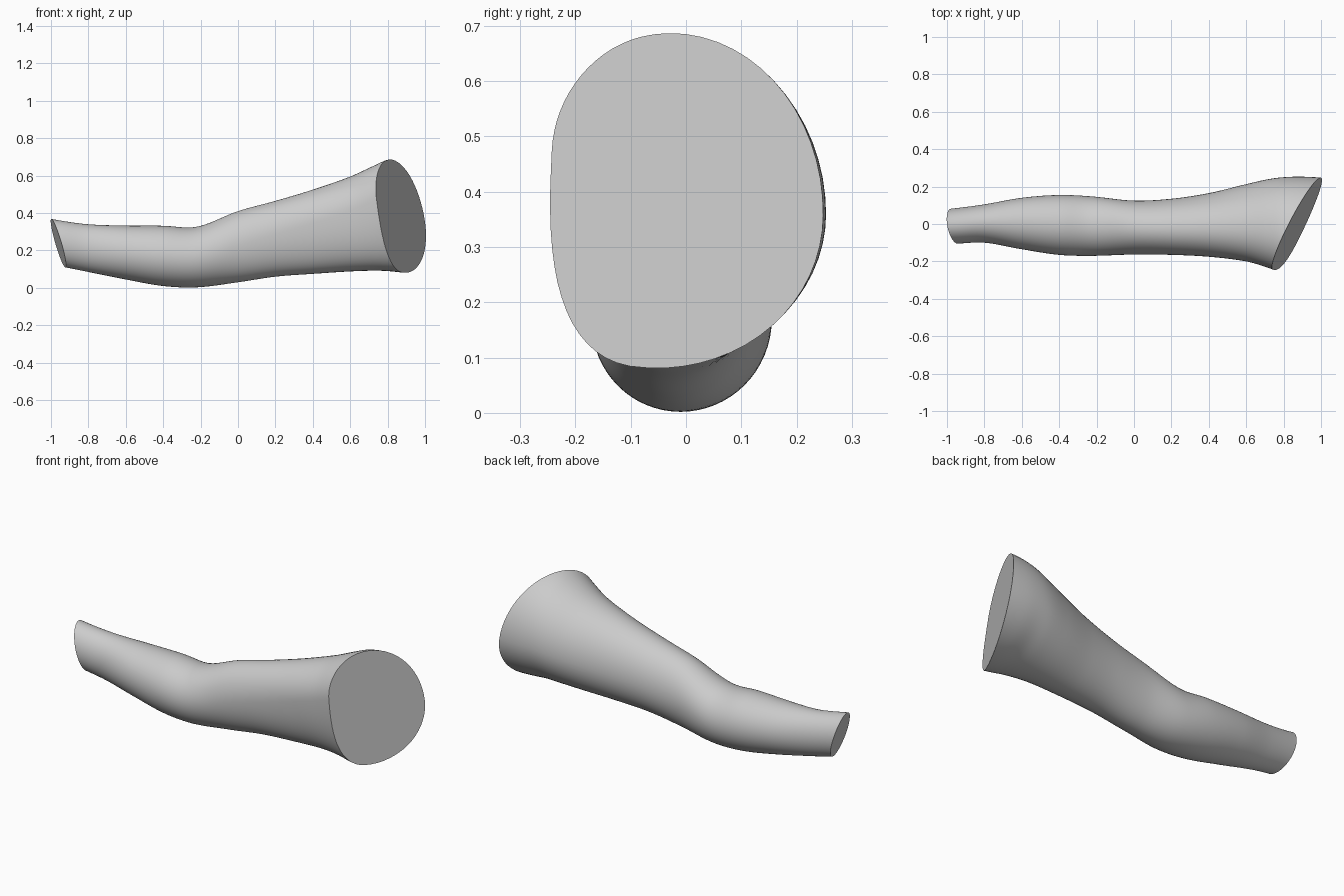
import bpy, bmesh, math
from mathutils import Vector

if "Cube" in bpy.data.objects:
    bpy.data.objects.remove(bpy.data.objects["Cube"])

# Limb stations: x, top z, bottom z, front y, back y
STATIONS = [
    (-1.1, .39, .14, -.11, .07),
    (-.95, .36, .115, -.105, .085),
    (-.8, .34, .085, -.10, .105),
    (-.6, .333, .045, -.135, .14),
    (-.4, .332, .01, -.165, .155),
    (-.22, .327, .003, -.17, .147),
    (0, .41, .03, -.163, .125),
    (.2, .465, .06, -.165, .135),
    (.4, .525, .075, -.175, .165),
    (.6, .595, .088, -.20, .213),
    (.72, .65, .092, -.235, .24),
    (.8, .685, .09, -.265, .25),
    (.9, .70, .08, -.28, .253),
    (1.08, .70, .07, -.28, .243),
]
SEGMENTS, RINGS = 64, 110


def slope(i, k):
    a, b = STATIONS[max(i - 1, 0)], STATIONS[min(i + 1, len(STATIONS) - 1)]
    return (b[k] - a[k]) / (b[0] - a[0])


def sample(x, k):
    """Smooth Hermite curve through one column of the stations."""
    i = max(j for j in range(len(STATIONS) - 1) if STATIONS[j][0] <= x)
    p, q = STATIONS[i], STATIONS[i + 1]
    h = q[0] - p[0]
    t = (x - p[0]) / h
    return ((1 + 2 * t) * (1 - t) ** 2 * p[k] + t * (1 - t) ** 2 * h * slope(i, k)
            + t * t * (3 - 2 * t) * q[k] - t * t * (1 - t) * h * slope(i + 1, k))


def ring_points(x):
    """Rounded section that turns into a D shape toward the shoulder."""
    top, low, front, back = (sample(x, k) for k in range(1, 5))
    w = min(max((x + .1) / .9, 0), 1)
    mid_y = front + (back - front) * (.5 - .1 * w)
    for n in range(SEGMENTS):
        a = math.tau * n / SEGMENTS
        c, s = math.cos(a), math.sin(a)
        mid_z = low + (top - low) * (.5 + (.18 * w if c < 0 else -.05 * w))
        power = 2 + w * (.6 if c < 0 and s < 0 else .15 if c < 0 else 0)
        u = math.copysign(abs(c) ** (2 / power), c)
        v = math.copysign(abs(s) ** (2 / power), s)
        yield (x, mid_y + u * (back - mid_y if c > 0 else mid_y - front),
               mid_z + v * (top - mid_z if s > 0 else mid_z - low))


# Skin lofted through the rings
bm = bmesh.new()
first, last = STATIONS[0][0], STATIONS[-1][0]
rings = []
for r in range(RINGS):
    x = first + (last - first) * r / RINGS
    rings.append([bm.verts.new(p) for p in ring_points(x)])
for a, b in zip(rings, rings[1:]):
    for n in range(SEGMENTS):
        m = (n + 1) % SEGMENTS
        bm.faces.new((a[n], b[n], b[m], a[m]))

# Slanted flat ends at wrist and shoulder
for point, normal in (((-.893, 0, 0), (-1, -.18, -.29)),
                      ((.933, 0, 0), (1, -.49, .155))):
    cut = bmesh.ops.bisect_plane(
        bm, geom=bm.verts[:] + bm.edges[:] + bm.faces[:], dist=1e-5,
        plane_co=Vector(point), plane_no=Vector(normal).normalized(), clear_outer=True)
    rim = [e for e in cut["geom_cut"] if isinstance(e, bmesh.types.BMEdge)]
    bmesh.ops.contextual_create(bm, geom=rim)
bmesh.ops.recalc_face_normals(bm, faces=bm.faces[:])

mesh = bpy.data.meshes.new("arm")
bm.to_mesh(mesh)
bm.free()
arm = bpy.data.objects.new("arm", mesh)
bpy.context.collection.objects.link(arm)

# Plain grey surface
grey = bpy.data.materials.new("light grey")
grey.use_nodes = True
colour = (.6, .6, .6, 1)
grey.diffuse_color = colour
grey.node_tree.nodes["Principled BSDF"].inputs["Base Color"].default_value = colour
mesh.materials.append(grey)

bpy.context.view_layer.objects.active = arm
arm.select_set(True)
bpy.ops.object.shade_smooth_by_angle(angle=math.radians(40))
